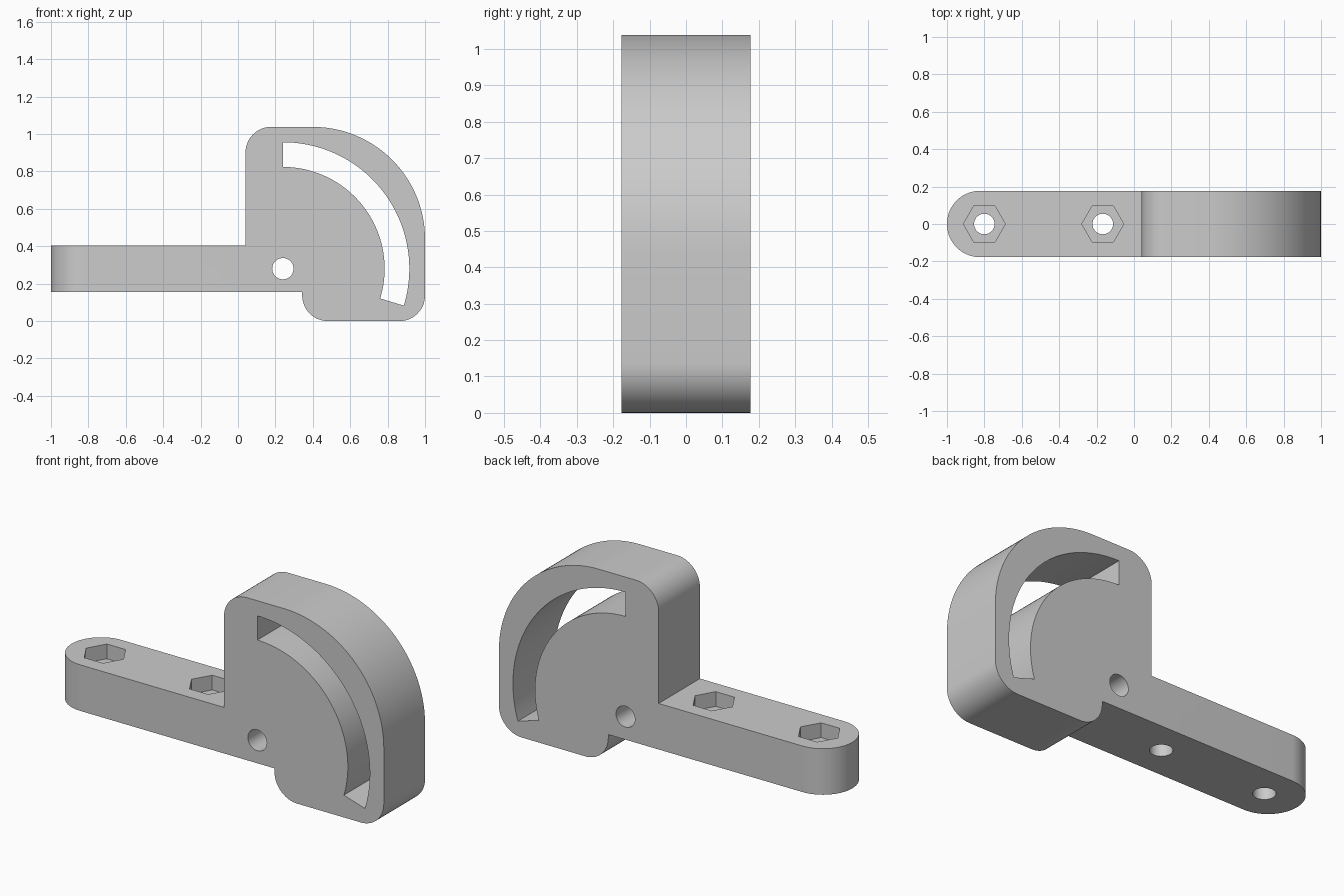
import bpy, bmesh
from math import radians, cos, sin, pi

if "Cube" in bpy.data.objects:
    bpy.data.objects.remove(bpy.data.objects["Cube"], do_unlink=True)

HALF = 0.177          # half thickness
PIVOT = (0.24, 0.28)  # pivot hole and slot centre

grey = bpy.data.materials.new("grey plastic")
grey.use_nodes = True
grey.diffuse_color = (0.6, 0.6, 0.6, 1)
grey.node_tree.nodes["Principled BSDF"].inputs["Base Color"].default_value = grey.diffuse_color


def arc(cx, cz, r, start, end, steps):
    angles = [radians(start + (end - start) * i / steps) for i in range(steps + 1)]
    return [(cx + r * cos(a), cz + r * sin(a)) for a in angles]


def prism(name, points, low, high, upright=False):
    """Extrude an outline along y, or along z when upright."""
    bm = bmesh.new()
    place = (lambda p: (p[0], p[1], low)) if upright else (lambda p: (p[0], low, p[1]))
    face = bm.faces.new([bm.verts.new(place(p)) for p in points])
    new = bmesh.ops.extrude_face_region(bm, geom=[face])["geom"]
    shift = (0, 0, high - low) if upright else (0, high - low, 0)
    bmesh.ops.translate(bm, vec=shift, verts=[v for v in new if isinstance(v, bmesh.types.BMVert)])
    bmesh.ops.recalc_face_normals(bm, faces=bm.faces)
    mesh = bpy.data.meshes.new(name)
    bm.to_mesh(mesh)
    bm.free()
    mesh.materials.append(grey)
    obj = bpy.data.objects.new(name, mesh)
    bpy.context.collection.objects.link(obj)
    return obj


# Bracket outline: straight arm, rounded foot, quadrant head
outline = [(-1, 0.405), (-1, 0.155), (0.343, 0.155)]
outline += arc(0.48, 0.137, 0.137, 180, 270, 12)
outline += arc(0.863, 0.137, 0.137, 270, 360, 12)
outline += arc(0.4, 0.438, 0.6, 0, 90, 40)
outline += arc(0.177, 0.901, 0.137, 90, 180, 12)
outline += [(0.04, 0.405)]
bracket = prism("slotted_bracket", outline, -HALF, HALF)

# Round the free end of the arm
bm = bmesh.new()
bm.from_mesh(bracket.data)
ends = [e for e in bm.edges if all(v.co.x < -0.99 for v in e.verts)
        and abs(e.verts[0].co.z - e.verts[1].co.z) > 0.1]
bmesh.ops.bevel(bm, geom=ends, offset=HALF - 0.0005, segments=20, profile=0.5, affect='EDGES')
bm.to_mesh(bracket.data)
bm.free()

# Cutters: curved slot, pivot hole, bolt holes with hexagonal nut pockets
slot = arc(*PIVOT, 0.676, -17, 90, 48) + arc(*PIVOT, 0.544, 90, -17, 48)
cutters = [prism("slot_cutter", slot, -0.4, 0.4),
           prism("pivot_cutter", arc(*PIVOT, 0.057, 0, 350, 35), -0.4, 0.4)]
for label, x in (("outer", -0.8), ("inner", -0.167)):
    cutters.append(prism(label + "_nut_cutter", arc(x, 0, 0.112, 0, 300, 5), 0.325, 0.6, True))
    cutters.append(prism(label + "_bolt_cutter", arc(x, 0, 0.055, 0, 350, 35), 0, 0.5, True))

for cutter in cutters:
    cutter.hide_render = True
    cut = bracket.modifiers.new(cutter.name, 'BOOLEAN')
    cut.operation = 'DIFFERENCE'
    cut.solver = 'EXACT'
    cut.object = cutter

# Apply the cuts, drop the cutters and smooth the curved walls
bpy.ops.object.select_all(action='DESELECT')
bracket.select_set(True)
bpy.context.view_layer.objects.active = bracket
bpy.ops.object.convert(target='MESH')
for cutter in cutters:
    bpy.data.objects.remove(cutter, do_unlink=True)
bpy.ops.object.shade_smooth_by_angle(angle=radians(25))
